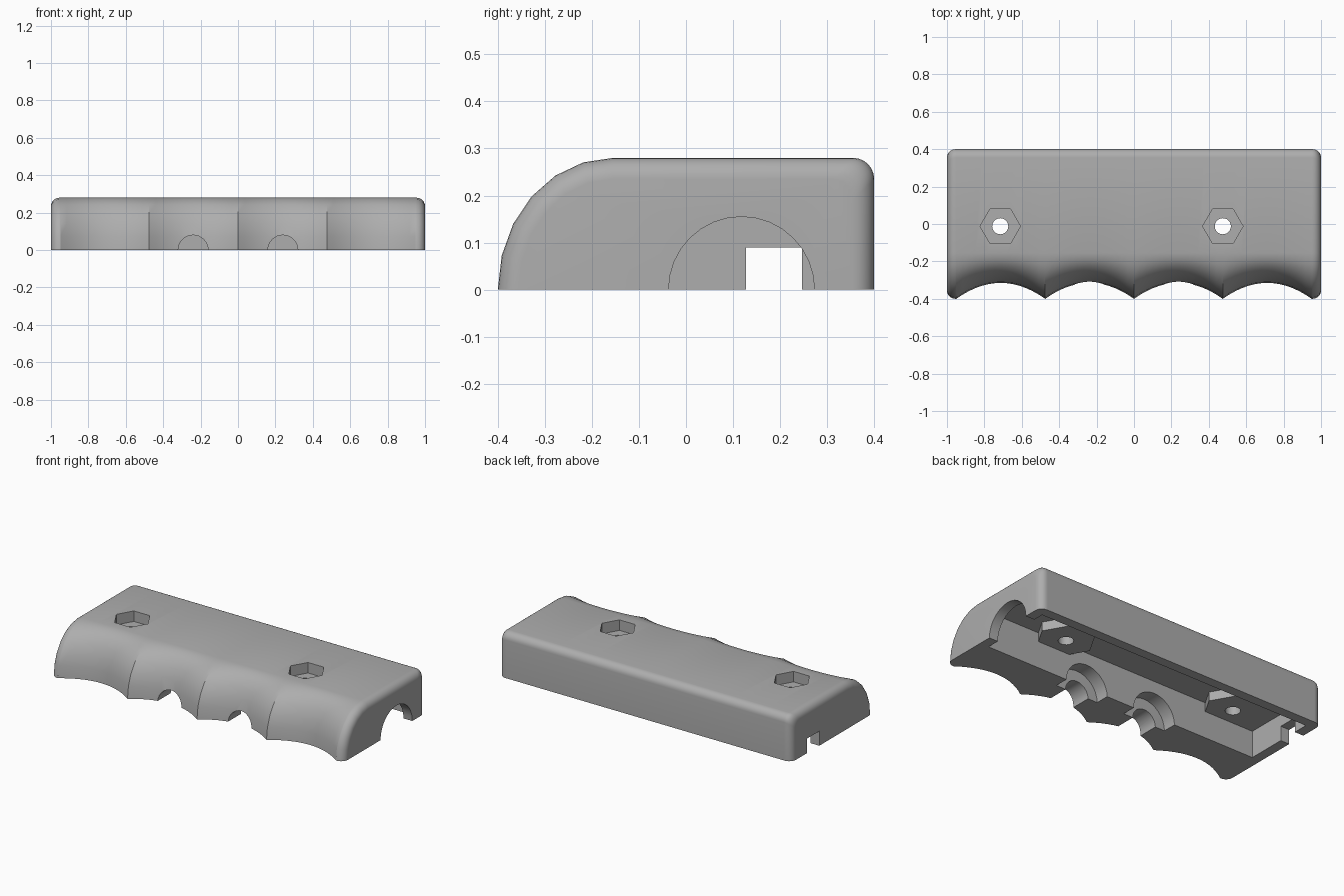
import bpy, bmesh, math
from mathutils import Matrix, Vector

cube = bpy.data.objects.get("Cube")
if cube:
    bpy.data.objects.remove(cube, do_unlink=True)

mat = bpy.data.materials.new("plain grey")
mat.use_nodes = True
grey = (0.42, 0.42, 0.42, 1)
mat.diffuse_color = grey
mat.node_tree.nodes["Principled BSDF"].inputs["Base Color"].default_value = grey

HEIGHT, BACK, FRONT, BEND = 0.28, 0.4, -0.4, -0.155
ROUND, PITCH, DEPTH = 0.045, 0.475, 0.085
BOLTS = [(-0.715, -0.012), (0.475, -0.012)]


def make_object(name, bm):
    bmesh.ops.recalc_face_normals(bm, faces=bm.faces)
    mesh = bpy.data.meshes.new(name)
    bm.to_mesh(mesh)
    bm.free()
    mesh.materials.append(mat)
    obj = bpy.data.objects.new(name, mesh)
    bpy.context.collection.objects.link(obj)
    return obj


def box(name, x, y, z):
    bm = bmesh.new()
    lo, hi = Vector((x[0], y[0], z[0])), Vector((x[1], y[1], z[1]))
    bmesh.ops.create_cube(bm, size=1, matrix=Matrix.Translation((lo + hi) / 2)
                          @ Matrix.Diagonal((*(hi - lo), 1)))
    return make_object(name, bm)


def prism(name, sides, radius, center, axis, span):
    """Regular prism along an axis; center gives the other two coordinates."""
    mid, length = sum(span) / 2, span[1] - span[0]
    pos, turn = {
        "X": ((mid, *center), Matrix.Rotation(math.pi / 2, 4, "Y")),
        "Y": ((center[0], mid, center[1]), Matrix.Rotation(math.pi / 2, 4, "X")),
        "Z": ((*center, mid), Matrix.Rotation(math.pi / 2, 4, "Z")),
    }[axis]
    bm = bmesh.new()
    bmesh.ops.create_cone(bm, cap_ends=True, segments=sides, radius1=radius,
                          radius2=radius, depth=length,
                          matrix=Matrix.Translation(pos) @ turn)
    return make_object(name, bm)


def combine(target, tool, operation):
    mod = target.modifiers.new("shape", "BOOLEAN")
    mod.operation, mod.solver, mod.object = operation, "EXACT", tool
    bpy.context.view_layer.objects.active = target
    bpy.ops.object.modifier_apply(modifier=mod.name)
    bpy.data.objects.remove(tool, do_unlink=True)


# Cross-section: rounded finger side, flat top, small round at the back
def section(x):
    edge = max(0, abs(x) - (1 - ROUND))
    inset = ROUND - math.sqrt(max(0, ROUND ** 2 - edge ** 2))
    groove = 0
    if abs(x) < 2 * PITCH:
        t = 2 * ((x / PITCH) % 1) - 1
        groove = DEPTH * (1 - t * t)
    reach, top = BEND - FRONT - inset - groove, HEIGHT - inset
    pts = []
    for i in range(7):
        a = math.radians(15 * i)
        pts.append((x, BEND - reach * math.cos(a), top * math.sin(a)))
    for i in range(7):
        a = math.radians(15 * i)
        pts.append((x, BACK - inset - ROUND * (1 - math.sin(a)),
                    top - ROUND * (1 - math.cos(a))))
    pts.append((x, BACK - inset, 0))
    return pts


# Body lofted along its length, with four finger grooves
stations = [-2 * PITCH + PITCH * i / 14 for i in range(57)]
tips = [1 - ROUND + ROUND * math.sin(math.radians(15 * i)) for i in range(7)]
stations = sorted(stations + tips + [-t for t in tips])
bm = bmesh.new()
rings = [[bm.verts.new(p) for p in section(x)] for x in stations]
for a, b in zip(rings, rings[1:]):
    for i in range(len(a)):
        j = (i + 1) % len(a)
        bm.faces.new((a[i], a[j], b[j], b[i]))
bm.faces.new(rings[0])
bm.faces.new(rings[-1])
body = make_object("grip_half", bm)

# Hollow underside
combine(body, box("hollow", (-0.94, 0.94), (-0.115, 0.34), (-0.1, 0.22)), "DIFFERENCE")

# Hexagonal bosses under the bolts, one joined to the end wall
for c in BOLTS:
    combine(body, prism("boss", 6, 0.17, c, "Z", (0.165, 0.25)), "UNION")
combine(body, box("boss_bridge", (-0.97, -0.72), (-0.13, 0.127), (0.165, 0.25)), "UNION")

# Nut pockets and bolt holes
for c in BOLTS:
    combine(body, prism("nut_pocket", 6, 0.108, c, "Z", (0.215, 0.4)), "DIFFERENCE")
    combine(body, prism("bolt_hole", 24, 0.043, c, "Z", (0.1, 0.4)), "DIFFERENCE")

# Arched end opening, cable slot at the other end
combine(body, prism("end_arch", 32, 0.155, (0.118, 0), "X", (0.9, 1.1)), "DIFFERENCE")
combine(body, box("slot", (-1.1, -0.9), (0.127, 0.247), (-0.1, 0.09)), "DIFFERENCE")

# Stepped button openings through the finger side
for x in (-0.24, 0.24):
    combine(body, prism("button_hole", 32, 0.08, (x, 0), "Y", (-0.5, 0)), "DIFFERENCE")
    combine(body, prism("button_seat", 32, 0.145, (x, 0), "Y", (-0.2, 0)), "DIFFERENCE")

bpy.ops.object.select_all(action="DESELECT")
body.select_set(True)
bpy.context.view_layer.objects.active = body
bpy.ops.object.shade_smooth_by_angle(angle=math.radians(28))
